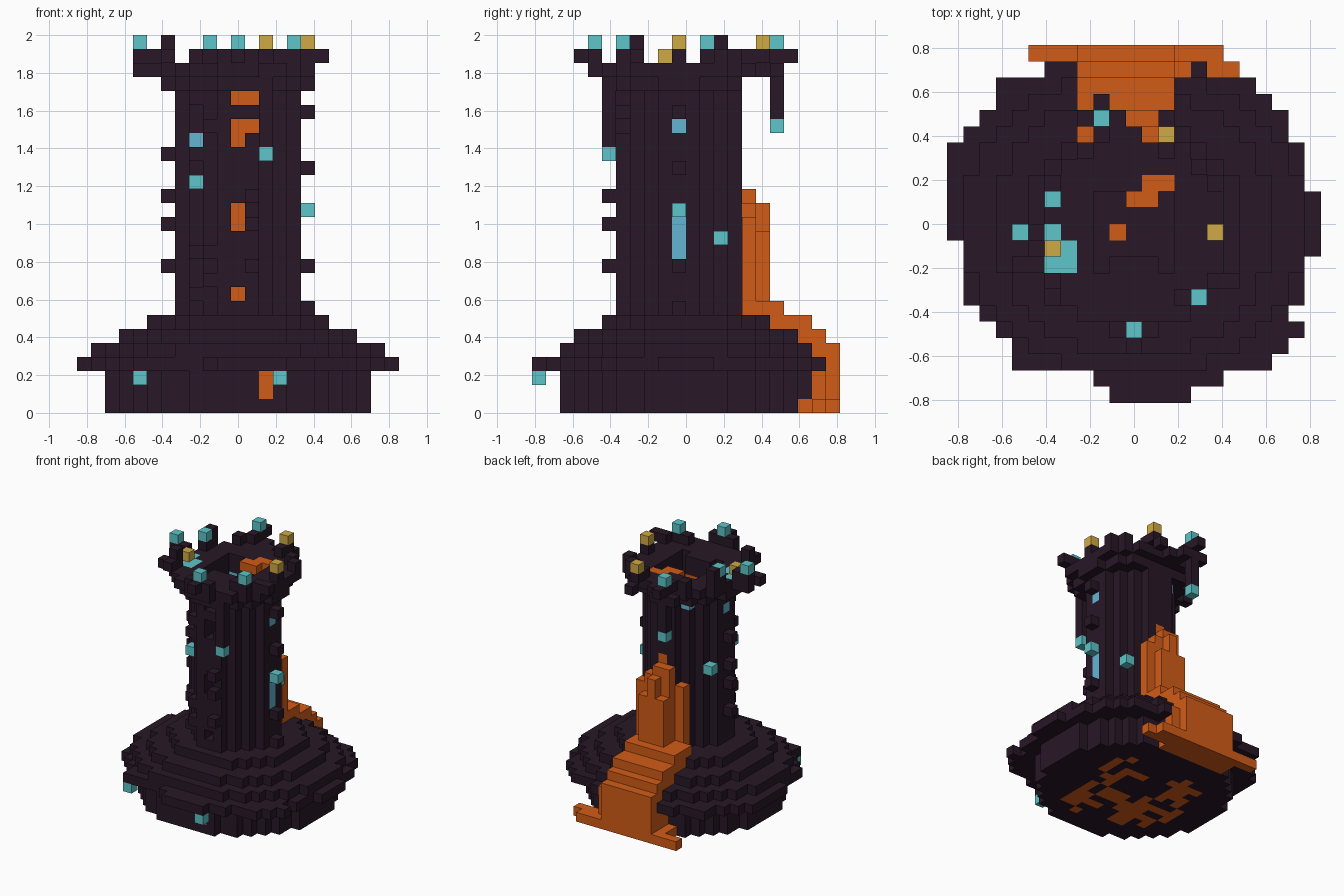
import bpy, bmesh, random

if "Cube" in bpy.data.objects:
    bpy.data.objects.remove(bpy.data.objects["Cube"], do_unlink=True)

random.seed(4)
U = 2 / 27          # edge of one block
grid = {}           # (i, j, k) -> (part, colour)

COLOURS = {
    "dark_stone": (0.021, 0.009, 0.02),
    "lava_orange": (0.65, 0.107, 0.009),
    "teal_crystal": (0.112, 0.56, 0.58),
    "gold": (0.63, 0.4, 0.06),
    "blue_glass": (0.125, 0.46, 0.65),
}


def make_material(name, rgb):
    m = bpy.data.materials.new(name)
    m.use_nodes = True
    m.diffuse_color = (*rgb, 1)
    bsdf = next(n for n in m.node_tree.nodes if n.type == "BSDF_PRINCIPLED")
    bsdf.inputs["Base Color"].default_value = (*rgb, 1)
    bsdf.inputs["Roughness"].default_value = 0.9
    return m


MATS = {n: make_material(n, c) for n, c in COLOURS.items()}


def box(part, colour, xs, ys, zs):
    """Fill an inclusive range of blocks."""
    for i in range(xs[0], xs[1] + 1):
        for j in range(ys[0], ys[1] + 1):
            for k in range(zs[0], zs[1] + 1):
                grid[i, j, k] = (part, colour)


def block(part, colour, i, j, k):
    grid[i, j, k] = (part, colour)


def disc(part, rx, ry, cy, layers, hole=0):
    """Fill an elliptical slab, optionally with a round hole."""
    for i in range(-12, 13):
        for j in range(-12, 13):
            inside = (i / rx) ** 2 + ((j - cy) / ry) ** 2 <= 1
            if inside and i * i + j * j >= hole:
                for k in layers:
                    block(part, "dark_stone", i, j, k)


# Stepped round base
disc("base", 9.6, 9.0, 0.5, range(3))
disc("base_step_low", 10.5, 9.2, 0.5, [4])
disc("base_step_mid", 8.5, 8.2, 0.5, [5])
disc("base_step_high", 6.6, 6.2, 0.5, [6])

# Ragged rim, one run of blocks per row from front to back
left = [-1, -2, -7, -7, -8, -9] + [-10] * 4 + [-11] * 6 + [-10, -9, -8, -8, -5]
right = [3, 5, 8, 9, 10, 9] + [10] * 3 + [11] * 4 + [10] * 3 + [9, 9, 8, 7, 4]
for j, (a, b) in enumerate(zip(left, right), -10):
    box("rim", "dark_stone", (a, b), (j, j), (3, 3))

# Lava seams on the underside
for n in range(24):
    i, j = random.randint(-6, 6), random.randint(-5, 5)
    for step in range(5):
        if i * i + j * j <= 42:
            block("underside_lava", "lava_orange", i, j, 0)
        if random.random() < 0.5:
            i += random.choice((-1, 1))
        else:
            j += random.choice((-1, 1))

# Fluted tower with an open top
disc("tower", 4.2, 4.2, 0, range(7, 22))
disc("tower", 4.2, 4.2, 0, [22], hole=9)
disc("crown_low", 5.3, 5.3, 0, [23], hole=9)
for i in range(-5, 6):
    grid.pop((i, 5, 23), None)
disc("crown_ring", 6.3, 6.3, 0, [24], hole=9)
box("crown_ring", "dark_stone", (-1, 1), (-2, -2), (23, 24))
for j in range(-2, 3):
    grid.pop((6, j, 24), None)
    grid.pop((-6, j, 24), None)
for i in (1, -3):
    grid.pop((i, 6, 24), None)

# Lava in the open top
for i, j, k in [(1, 3, 24), (2, 3, 24), (0, 2, 24), (1, 2, 24), (-1, 0, 21)]:
    block("top_lava", "lava_orange", i, j, k)

# Recessed lava slits on the front
for i, k in [(0, 22), (1, 22), (0, 20), (1, 20), (0, 19), (0, 14), (0, 13), (0, 8)]:
    grid.pop((i, -4, k), None)
    grid.pop((i, -3, k), None)
    block("lava_slit", "lava_orange", i, -2, k)
box("base_lava_slit", "lava_orange", (2, 2), (-8, -8), (1, 2))

# Loose stones sticking out of the tower
for k in (10, 13, 15):
    block("tower_stud", "dark_stone", 1, -5, k)
for k in (10, 13, 15, 18):
    block("tower_stud", "dark_stone", -5, 0, k)
for k in (7, 10, 17, 21):
    block("tower_stud", "dark_stone", 5, 0, k)
for i, j in [(-3, -3), (-2, -4)]:
    for k in range(7, 23):
        if random.random() < 0.35:
            block("tower_stud", "dark_stone", i, j, k)
box("front_hanger", "dark_stone", (2, 2), (-5, -5), (19, 23))
box("back_hanger", "dark_stone", (-2, -2), (7, 7), (21, 25))

# Spikes around the crown
box("crown_arm", "dark_stone", (-7, -5), (0, 0), (24, 24))
box("crown_arm", "dark_stone", (-7, -6), (-2, -2), (24, 24))
box("crown_arm", "dark_stone", (-3, -1), (7, 7), (24, 24))
block("crown_arm", "dark_stone", 2, 7, 24)
spikes = [(0, -7), (0, -6), (1, -6), (-1, -6), (4, -4), (3, -4), (5, -3), (-5, -3),
          (-5, -4), (-7, 0), (-6, 0), (-5, 2), (-5, 3), (5, 0), (6, -3), (5, 3),
          (4, 4), (2, 6), (2, 5), (-2, 8), (-3, 5), (-2, 6)]
for i, j in spikes:
    block("crown_spike", "dark_stone", i, j, 25)
for i, j in [(-5, -3), (-5, 3)]:
    block("crown_spike", "dark_stone", i, j, 26)

# Crystals and gold blocks on the crown
for i, j in [(-7, 0), (-5, 2), (4, -4), (0, -6), (-2, 7)]:
    block("crown_crystal", "teal_crystal", i, j, 26)
box("crown_crystal", "teal_crystal", (-5, -4), (-2, -1), (24, 24))
block("crown_crystal", "teal_crystal", -5, 0, 24)
for i, j, k in [(2, 6, 26), (5, 0, 26), (-5, -1, 25)]:
    block("crown_gold", "gold", i, j, k)

# Crystals on the tower and base
for c in [(-7, -8, 2), (3, -10, 2), (2, -5, 18), (-3, -3, 16), (5, 0, 14),
          (3, 3, 12), (-4, 2, 15), (-2, 7, 20)]:
    block("wall_crystal", "teal_crystal", *c)

# Blue windows
box("window", "blue_glass", (4, 4), (0, 0), (11, 13))
for c in [(4, 0, 20), (-3, -2, 19), (-4, 0, 21), (-2, 3, 22)]:
    block("window", "blue_glass", *c)
for c in [(-3, -3, 19), (-2, -4, 19), (-2, -4, 16)]:
    grid.pop(c, None)

# Lava fall down the back, spreading over the ground
box("lava_fall", "lava_orange", (0, 0), (4, 4), (7, 16))
box("lava_fall", "lava_orange", (-2, -2), (4, 4), (7, 13))
for i, h in zip(range(-1, 3), (15, 15, 14, 13)):
    box("lava_fall", "lava_orange", (i, i), (5, 5), (7, h))
for i, h in zip(range(-1, 2), (12, 14, 12)):
    box("lava_fall", "lava_orange", (i, i), (6, 6), (7, h))
for j, top in zip(range(5, 12), (7, 7, 7, 6, 6, 5, 4)):
    box("lava_slide", "lava_orange", (-3, 2), (j, j), (0 if j > 8 else 1, top))
box("lava_slide", "lava_orange", (3, 3), (10, 10), (0, 3))
box("lava_puddle", "lava_orange", (-6, 5), (11, 11), (0, 0))
box("lava_puddle", "lava_orange", (3, 6), (10, 10), (0, 0))
box("lava_puddle", "lava_orange", (-4, 3), (9, 10), (0, 0))

# Turn the blocks into one mesh per part, keeping only outer faces
SIDES = []
for axis in range(3):
    a, b = (axis + 1) % 3, (axis + 2) % 3
    for sign in (-1, 1):
        ring = []
        for s, t in ((-1, -1), (1, -1), (1, 1), (-1, 1))[::sign]:
            corner = [0, 0, 0]
            corner[axis], corner[a], corner[b] = sign, s, t
            ring.append(corner)
        step = [0, 0, 0]
        step[axis] = sign
        SIDES.append((step, ring))


def build_part(part, cells):
    bm = bmesh.new()
    verts = {}
    for i, j, k in cells:
        for step, ring in SIDES:
            if (i + step[0], j + step[1], k + step[2]) in grid:
                continue
            face = []
            for c in ring:
                key = (2 * i + c[0], 2 * j - 1 + c[1], 2 * k + 1 + c[2])
                if key not in verts:
                    verts[key] = bm.verts.new([v * U / 2 for v in key])
                face.append(verts[key])
            bm.faces.new(face)
    mesh = bpy.data.meshes.new(part)
    bm.to_mesh(mesh)
    bm.free()
    mesh.materials.append(MATS[grid[cells[0]][1]])
    bpy.context.collection.objects.link(bpy.data.objects.new(part, mesh))


parts = {}
for cell, (part, colour) in grid.items():
    parts.setdefault(part, []).append(cell)
for part, cells in parts.items():
    build_part(part, cells)
